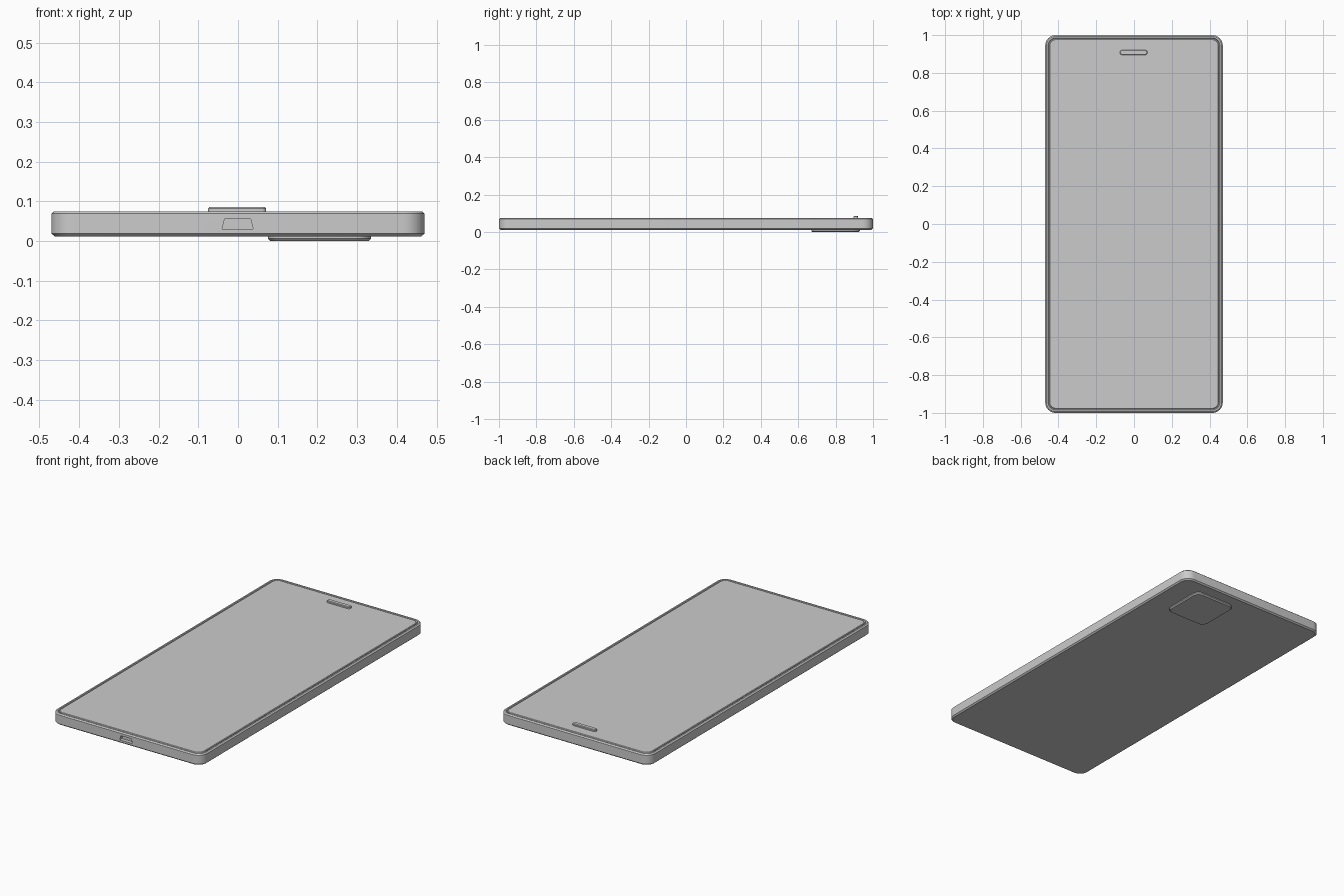
import bpy, bmesh, math

if "Cube" in bpy.data.objects:
    bpy.data.objects.remove(bpy.data.objects["Cube"])


def ring(cx, cy, hx, hy, r, z, seg=8):
    """Points of a rounded rectangle at height z."""
    pts = []
    for k, (sx, sy) in enumerate([(1, 1), (-1, 1), (-1, -1), (1, -1)]):
        for i in range(seg + 1):
            a = (k + i / seg) * math.pi / 2
            pts.append((cx + sx * (hx - r) + r * math.cos(a),
                        cy + sy * (hy - r) + r * math.sin(a), z))
    return pts


def loft(name, rings, smooth=True):
    """Skin a stack of rings, listed from the bottom up, and cap the ends."""
    bm = bmesh.new()
    rows = [[bm.verts.new(p) for p in r] for r in rings]
    n = len(rows[0])
    for a, b in zip(rows, rows[1:]):
        for i in range(n):
            j = (i + 1) % n
            bm.faces.new((a[i], a[j], b[j], b[i]))
    bm.faces.new(rows[0][::-1])
    bm.faces.new(rows[-1])
    bmesh.ops.recalc_face_normals(bm, faces=bm.faces)
    mesh = bpy.data.meshes.new(name)
    bm.to_mesh(mesh)
    bm.free()
    ob = bpy.data.objects.new(name, mesh)
    bpy.context.collection.objects.link(ob)
    bpy.ops.object.select_all(action='DESELECT')
    ob.select_set(True)
    bpy.context.view_layer.objects.active = ob
    if smooth:
        bpy.ops.object.shade_smooth_by_angle(angle=math.radians(30))
    return ob


def slab(name, cx, cy, hx, hy, r, profile):
    """Rounded slab from (inset, z) steps."""
    return loft(name, [ring(cx, cy, hx - d, hy - d, r - d, z) for d, z in profile])


# Case with chamfered rims and a shallow groove around the screen
case = slab("case", 0, 0, 0.47, 1.0, 0.055,
            [(0.008, 0.012), (0, 0.019), (0, 0.069), (0.007, 0.075),
             (0.015, 0.075), (0.018, 0.068)])

# Screen glass
slab("screen", 0, 0, 0.449, 0.979, 0.036,
     [(0, 0.066), (0, 0.072), (0.003, 0.075)])

# Earpiece bar
slab("earpiece", -0.002, 0.908, 0.073, 0.0125, 0.0115,
     [(0, 0.073), (0, 0.082), (0.003, 0.086)])

# Camera bump on the back
slab("camera_bump", 0.205, 0.80, 0.13, 0.13, 0.04,
     [(0.006, 0.0), (0, 0.006), (0, 0.014)])

# Charging port recess
profile = [(-0.040, 0.030), (0.038, 0.030), (0.032, 0.055), (-0.034, 0.055)]
cutter = loft("port_cutter", [[(x, y, z) for x, z in profile] for y in (-1.02, -0.98)],
              smooth=False)
cutter.hide_render = True
cutter.hide_viewport = True
cut = case.modifiers.new("port", 'BOOLEAN')
cut.operation = 'DIFFERENCE'
cut.solver = 'EXACT'
cut.object = cutter
